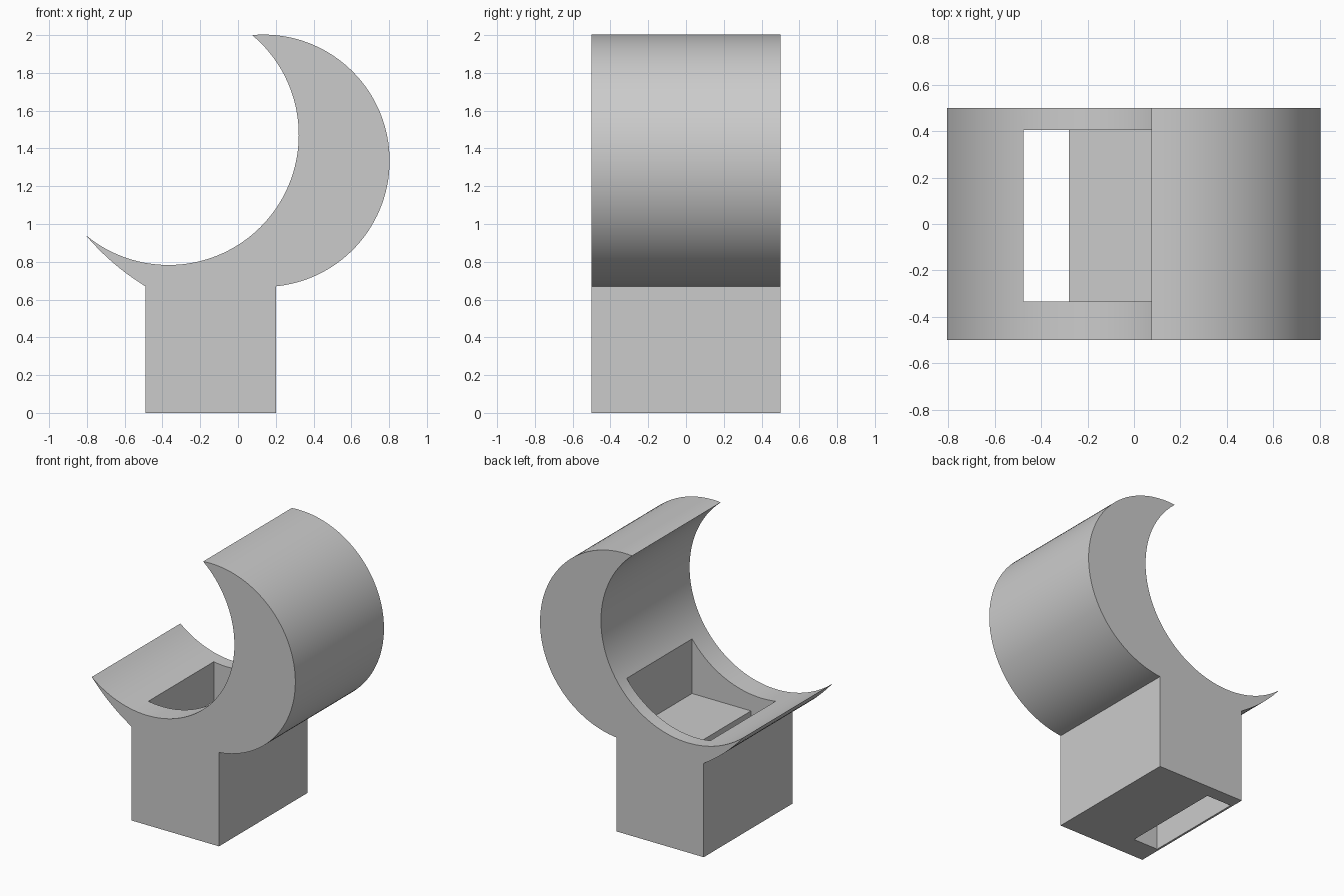
import bpy, bmesh, math
from mathutils import Vector

old = bpy.data.objects.get("Cube")
if old:
    bpy.data.objects.remove(old, do_unlink=True)

grey = bpy.data.materials.new("plain grey")
grey.use_nodes = True
grey.diffuse_color = (0.6, 0.6, 0.6, 1)
grey.node_tree.nodes["Principled BSDF"].inputs["Base Color"].default_value = grey.diffuse_color


def arc(start, end, bulge, steps):
    """Points from start up to (not including) end; bulge = tan(sweep / 4)."""
    a, b = Vector(start), Vector(end)
    chord = b - a
    normal = Vector((-chord.y, chord.x))
    centre = (a + b) / 2 + normal * (1 - bulge ** 2) / (4 * bulge)
    sweep = 4 * math.atan(bulge)
    spoke = a - centre
    first = math.atan2(spoke.y, spoke.x)
    return [centre + spoke.length * Vector((math.cos(first + sweep * i / steps),
                                            math.sin(first + sweep * i / steps)))
            for i in range(steps)]


def bulge_of(start, end, centre, clockwise=False):
    a, b = [math.atan2(p[1] - centre[1], p[0] - centre[0]) for p in (start, end)]
    sweep = (a - b if clockwise else b - a) % math.tau
    return math.tan(sweep / 4) * (-1 if clockwise else 1)


def prism(name, profile, y0, y1):
    bm = bmesh.new()
    face = bm.faces.new([bm.verts.new((p[0], y0, p[1])) for p in profile])
    side = bmesh.ops.extrude_face_region(bm, geom=[face])
    verts = [v for v in side["geom"] if isinstance(v, bmesh.types.BMVert)]
    bmesh.ops.translate(bm, verts=verts, vec=(0, y1 - y0, 0))
    bmesh.ops.recalc_face_normals(bm, faces=bm.faces)
    mesh = bpy.data.meshes.new(name)
    bm.to_mesh(mesh)
    bm.free()
    mesh.materials.append(grey)
    obj = bpy.data.objects.new(name, mesh)
    bpy.context.collection.objects.link(obj)
    return obj


def box_profile(x0, x1, z0, z1):
    return [(x0, z0), (x1, z0), (x1, z1), (x0, z1)]


# Crescent cradle on a square pedestal, one continuous profile
foot_l, foot_r = (-0.49, 0.67), (0.2, 0.67)
top_tip, low_tip = (0.075, 2.0), (-0.805, 0.94)
outer, inner = (0.135, 1.333), (-0.367, 1.472)
profile = [(foot_l[0], 0), (foot_r[0], 0)]
profile += arc(foot_r, top_tip, bulge_of(foot_r, top_tip, outer), 64)
profile += arc(top_tip, low_tip, bulge_of(top_tip, low_tip, inner, True), 64)
profile += arc(low_tip, foot_l, 0.08, 12)
profile.append(foot_l)
stand = prism("crescent_stand", profile, -0.5, 0.5)

# Pocket in the cradle and slot through the pedestal
pocket = box_profile(-0.475, 0.185, 0.67, 1.4)
slot = box_profile(-0.475, -0.28, -0.2, 0.67)
l_shape = [slot[0], slot[1], slot[2], pocket[1], pocket[2], pocket[3]]
cutter = prism("pocket_cutter", l_shape, -0.333, 0.405)
cutter.hide_render = True

cut = stand.modifiers.new("pocket", "BOOLEAN")
cut.object = cutter
cut.operation = "DIFFERENCE"
cut.solver = "EXACT"
bpy.ops.object.select_all(action="DESELECT")
stand.select_set(True)
bpy.context.view_layer.objects.active = stand
bpy.ops.object.modifier_apply(modifier=cut.name)
bpy.data.objects.remove(cutter, do_unlink=True)
bpy.ops.object.shade_smooth_by_angle(angle=math.radians(25))
